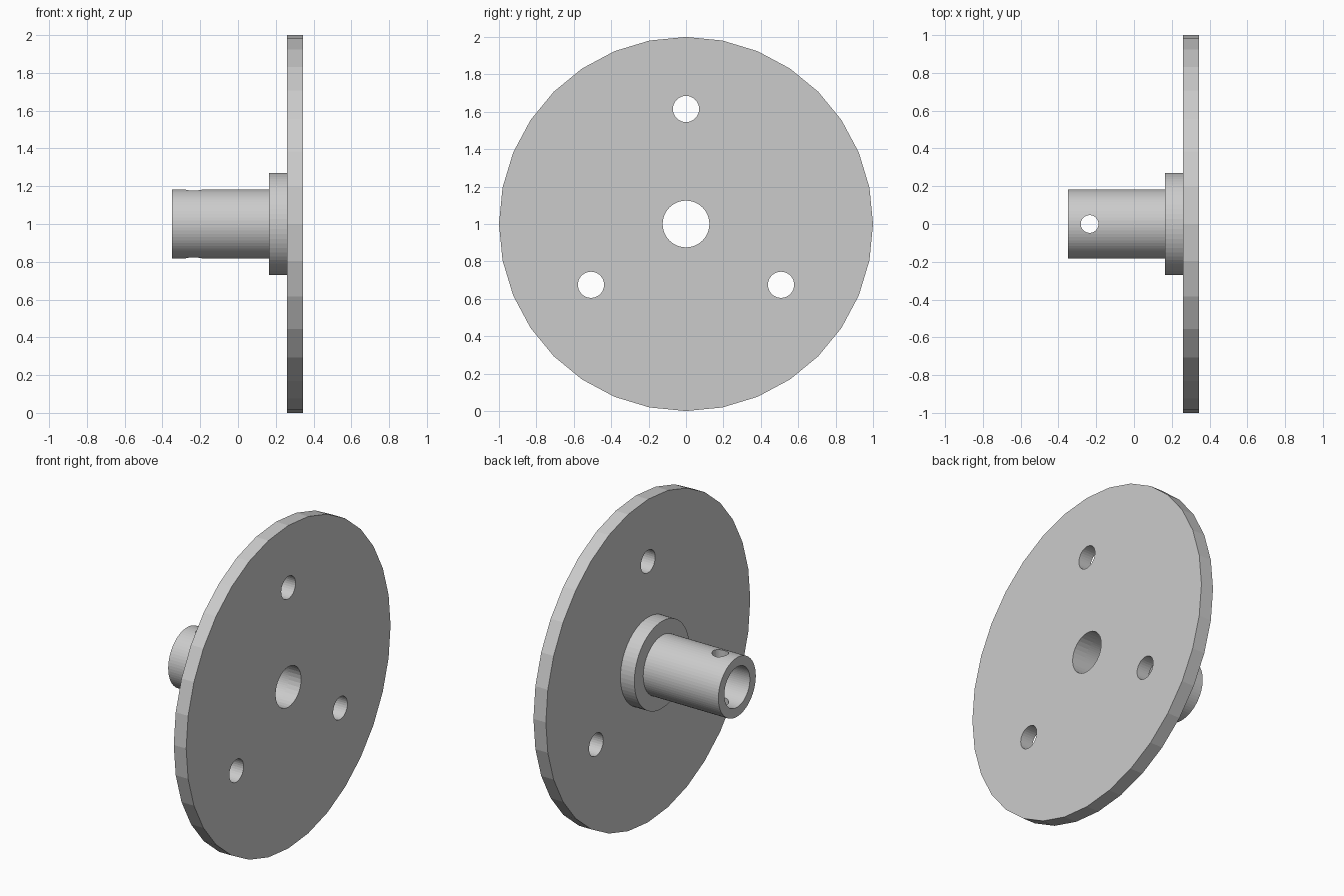
import bpy, bmesh, math

if "Cube" in bpy.data.objects:
    bpy.data.objects.remove(bpy.data.objects["Cube"], do_unlink=True)

AXIS_Z = 1.0
BORE = 0.125

grey = bpy.data.materials.new("light_grey")
grey.use_nodes = True
colour = (0.6, 0.6, 0.6, 1)
grey.diffuse_color = colour
grey.node_tree.nodes["Principled BSDF"].inputs["Base Color"].default_value = colour


def lathe(name, profile, sides):
    """Closed (x, radius) profile turned about the horizontal x axis."""
    bm = bmesh.new()
    rings = []
    for i in range(sides):
        a = math.tau * i / sides
        rings.append([bm.verts.new((x, r * math.sin(a), AXIS_Z + r * math.cos(a)))
                      for x, r in profile])
    n = len(profile)
    for i in range(sides):
        p, q = rings[i], rings[(i + 1) % sides]
        for j in range(n):
            k = (j + 1) % n
            bm.faces.new((p[j], p[k], q[k], q[j]))
    bmesh.ops.recalc_face_normals(bm, faces=bm.faces)
    mesh = bpy.data.meshes.new(name)
    bm.to_mesh(mesh)
    bm.free()
    mesh.materials.append(grey)
    obj = bpy.data.objects.new(name, mesh)
    bpy.context.collection.objects.link(obj)
    return obj


def drill(obj, location, radius, depth, rotation=(0, 0, 0)):
    """Cut a round hole, then discard the drill."""
    bpy.ops.mesh.primitive_cylinder_add(vertices=32, radius=radius, depth=depth,
                                        location=location, rotation=rotation)
    cutter = bpy.context.object
    cutter.hide_render = True
    cutter.data.materials.append(grey)
    mod = obj.modifiers.new("hole", "BOOLEAN")
    mod.operation = "DIFFERENCE"
    mod.solver = "EXACT"
    mod.object = cutter
    bpy.context.view_layer.objects.active = obj
    bpy.ops.object.modifier_apply(modifier=mod.name)
    bpy.data.objects.remove(cutter, do_unlink=True)


# Round plate with bore and three bolt holes
plate = lathe("round_plate", [(0.26, BORE), (0.26, 1.0), (0.345, 1.0), (0.345, BORE)], 32)
for y, z in ((0, 1.615), (-0.508, 0.675), (0.508, 0.675)):
    drill(plate, (0.3, y, z), 0.07, 0.4, (0, math.pi / 2, 0))

# Stepped hub: flange and hollow shaft, with a pin hole across it
hub = lathe("flanged_hub", [(-0.35, BORE), (-0.35, 0.183), (0.165, 0.183),
                            (0.165, 0.27), (0.26, 0.27), (0.26, BORE)], 64)
drill(hub, (-0.235, 0, AXIS_Z), 0.047, 0.6)
